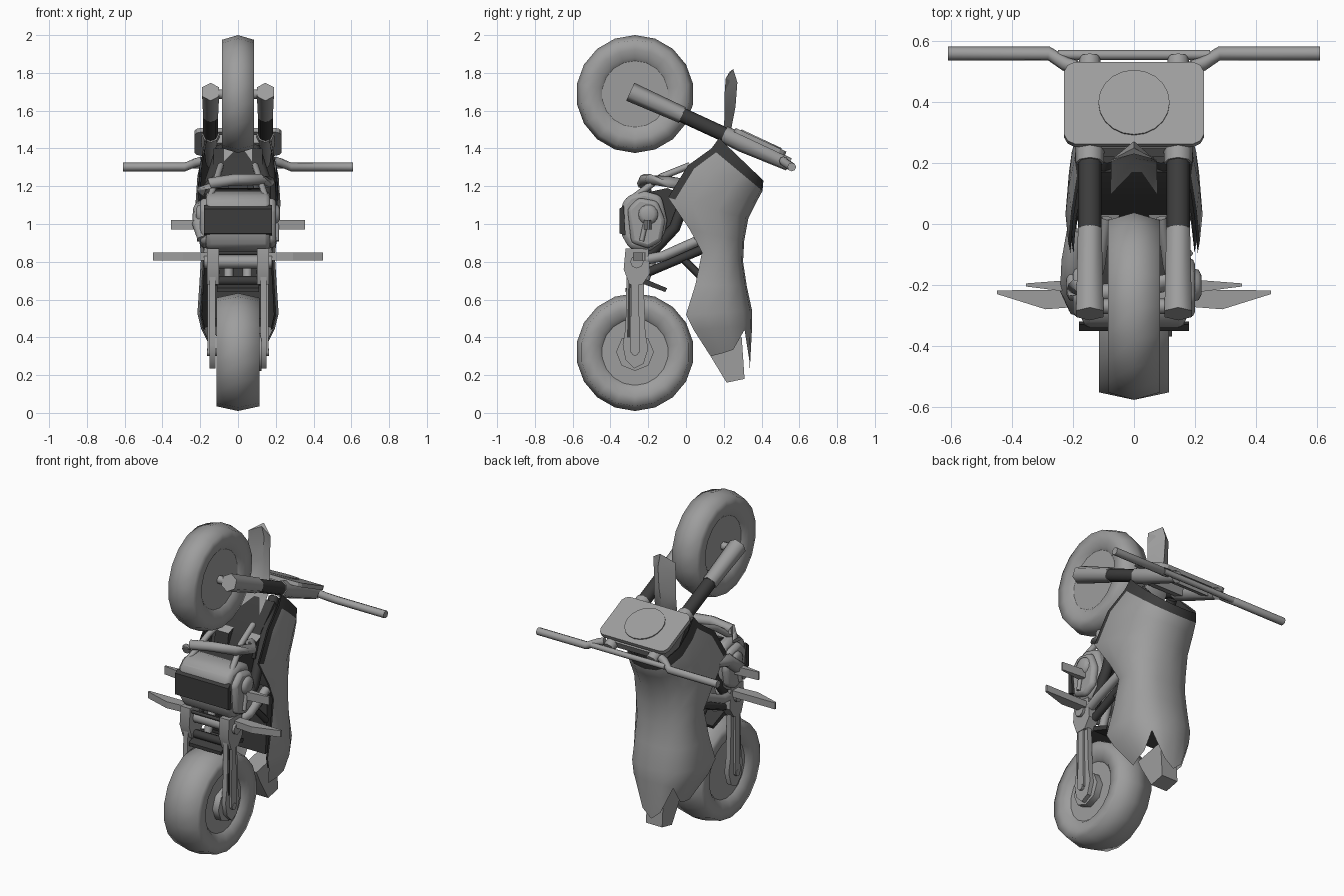
import bpy, bmesh, math
from mathutils import Vector

if "Cube" in bpy.data.objects:
    bpy.data.objects.remove(bpy.data.objects["Cube"])


def material(name, v):
    m = bpy.data.materials.new(name)
    m.diffuse_color = (v, v, v, 1)
    m.use_nodes = True
    m.node_tree.nodes["Principled BSDF"].inputs["Base Color"].default_value = m.diffuse_color
    return m


GREY = material("mid grey", 0.34)
DARK = material("dark grey", 0.045)


def make(name, verts, faces, mat=GREY, smooth=35):
    me = bpy.data.meshes.new(name)
    me.from_pydata(verts, [], faces)
    bm = bmesh.new()
    bm.from_mesh(me)
    bmesh.ops.recalc_face_normals(bm, faces=bm.faces)
    bm.to_mesh(me)
    bm.free()
    ob = bpy.data.objects.new(name, me)
    bpy.context.collection.objects.link(ob)
    me.materials.append(mat)
    if smooth:
        bpy.ops.object.select_all(action='DESELECT')
        ob.select_set(True)
        bpy.context.view_layer.objects.active = ob
        bpy.ops.object.shade_smooth_by_angle(angle=math.radians(smooth))
    return ob


def grid_faces(rows, cols, wrap):
    last = cols if wrap else cols - 1
    return [(i * cols + j, i * cols + (j + 1) % cols,
             (i + 1) * cols + (j + 1) % cols, (i + 1) * cols + j)
            for i in range(rows - 1) for j in range(last)]


def tube(name, pts, radii, n=8, mat=GREY):
    """Capped tube along a path, with one radius or one for each point."""
    pts = [Vector(p) for p in pts]
    if not isinstance(radii, (list, tuple)):
        radii = [radii] * len(pts)
    verts = []
    for i, p in enumerate(pts):
        d = (pts[min(i + 1, len(pts) - 1)] - pts[max(i - 1, 0)]).normalized()
        ref = Vector((1, 0, 0)) if abs(d.x) < 0.8 else Vector((0, 0, 1))
        a = d.cross(ref).normalized()
        b = d.cross(a)
        for j in range(n):
            t = 2 * math.pi * j / n
            verts.append(p + radii[i] * (math.cos(t) * a + math.sin(t) * b))
    k = len(verts)
    faces = grid_faces(len(pts), n, True) + [tuple(range(n)), tuple(range(k - n, k))]
    return make(name, verts, faces, mat, 62)


def slab(name, profile, x0, x1, mat=GREY, smooth=35, bevel=0):
    """Side outline of (y, z) points stretched from x0 to x1."""
    n = len(profile)
    verts = [(x, y, z) for x in (x0, x1) for y, z in profile]
    faces = grid_faces(2, n, True) + [tuple(range(n)), tuple(range(n, 2 * n))]
    ob = make(name, verts, faces, mat, smooth)
    if bevel:
        m = ob.modifiers.new("soft edges", 'BEVEL')
        m.width, m.segments = bevel, 2
    return ob


def mirrored(fn, name, pts, *args):
    for s, side in ((1, "right"), (-1, "left")):
        fn(f"{side}_{name}", [(s * x, y, z) for x, y, z in pts], *args)


# Wheels: peaked tyres bulging around recessed hub discs
def wheel(name, z0, w):
    half = [(w * .70, .172), (w * .92, .195), (w, .235), (w, .287)]
    prof = [(-x, r) for x, r in half] + [(0, .312)] + half[::-1]
    n = 18
    verts = [(x, -.27 + r * math.sin(2 * math.pi * i / n), z0 + r * math.cos(2 * math.pi * i / n))
             for x, r in prof for i in range(n)]
    make(name + "_tyre", verts, grid_faces(len(prof), n, True), GREY, 179)
    tube(name + "_hub", [(-w * .74, -.27, z0), (w * .74, -.27, z0)], .178, 18)


wheel("rear_wheel", .322, .115)
wheel("front_wheel", 1.688, .085)
tube("rear_axle", [(-.165, -.27, .322), (.165, -.27, .322)], .02)
tube("front_axle", [(-.15, -.27, 1.688), (.15, -.27, 1.688)], .025)
tube("rear_sprocket", [(.085, -.27, .322), (.125, -.27, .322)], .10, 8)

# Front fork, in three thicknesses
mirrored(tube, "lower_fork_leg", [(.145, -.295, 1.70), (.145, -.02, 1.577)], [.052, .045], 6)
mirrored(tube, "fork_stanchion", [(.145, -.02, 1.577), (.145, .233, 1.46)], .039, 8, DARK)
mirrored(tube, "upper_fork_leg", [(.145, .20, 1.475), (.145, .30, 1.43), (.145, .545, 1.315)],
         [.046, .05, .035], 8)
slab("fork_clamp", [(.25, 1.475), (.32, 1.445), (.29, 1.40), (.22, 1.43)], -.17, .17)
slab("top_clamp", [(.46, 1.375), (.52, 1.35), (.50, 1.31), (.44, 1.34)], -.17, .17)

# Handlebar with bent ends and a cross brace
mirrored(tube, "handlebar", [(.19, .515, 1.335), (.225, .525, 1.325), (.28, .56, 1.302),
                             (.61, .56, 1.302)], .023)
tube("handlebar_brace", [(-.25, .555, 1.31), (.25, .555, 1.31)], .017)

# Rounded front plate with a round lamp
A = Vector((0, .258, 1.498))
B = Vector((0, .527, 1.372))
along = (B - A).normalized()
up = Vector((0, -along.z, along.y))
c, L, c1, c2 = (A + B) / 2, (B - A).length / 2, .035, .012
corner = [(c1, 0), (c2, c2), (0, c1)]
outline = ([(.23 - a, L - b) for a, b in corner] + [(.23 - a, -L + b) for a, b in corner[::-1]]
           + [(-.23 + a, -L + b) for a, b in corner] + [(-.23 + a, L - b) for a, b in corner[::-1]])
verts = [c + Vector((u, 0, 0)) + v * along + h * up for h in (-.012, .012) for u, v in outline]
make("front_plate", verts, grid_faces(2, 12, True) + [tuple(range(12)), tuple(range(12, 24))], GREY, 0)
tube("front_lamp", [c + up * .005, c + up * .018], .117, 20)

# Front mudguard with a ridge down the middle
mud = []
for ye, yr, z in ((.21, .25, 1.82), (.205, .272, 1.75), (.205, .262, 1.62), (.19, .235, 1.48), (.10, .17, 1.38)):
    mud += [(-.075, ye, z - .05), (0, yr, z), (.075, ye, z - .05), (0, yr - .02, z - .015)]
make("front_mudguard", mud, grid_faces(5, 4, True) + [(0, 1, 2, 3), (16, 17, 18, 19)], GREY, 40)

# Body shell, open toward the engine: front y, front z, back y, back z, half width
rows = [(.175, 1.455, .41, 1.23, .185), (.135, 1.40, .405, 1.175, .195), (.01, 1.31, .375, 1.12, .215),
        (-.095, 1.14, .33, 1.03, .225), (.02, .97, .308, .91, .21), (.085, .85, .302, .80, .195),
        (.05, .68, .322, .67, .205), (0, .52, .35, .54, .215), (.04, .44, .35, .46, .195)]
half = [(.93, 0), (.96, .09), (1, .3), (.95, .62), (.72, .86), (.38, .97)]
section = [(-u, t) for u, t in half] + [(0, 1)] + half[::-1]
shell = [(w * u, yf + (yb - yf) * t, zf + (zb - zf) * t)
         for yf, zf, yb, zb, w in rows for u, t in section]
# Lower edge with two side lobes and a central tail point
lobe = [(.115, .13, .30), (.12, .15, .305), (.13, .19, .315), (.135, .25, .335), (.13, .31, .44), (.06, .335, .28)]
shell += [(-x, y, z) for x, y, z in lobe] + [(0, .338, .23)] + lobe[::-1]
body = make("body_shell", shell, grid_faces(len(rows) + 1, 13, False), GREY, 60)
body.data.materials.append(DARK)
# Dark trim along the top rim and the upper front edges
for i, f in enumerate(body.data.polygons):
    r, col = divmod(i, 12)
    if r == 0 or (r < 3 and col in (0, 11)):
        f.material_index = 1
# Dark inner lining just inside the shell
lining = [(x * .95, y + (-.012 if y > .2 else 0), z) for x, y, z in shell[:13 * 9]]
make("shell_lining", lining, grid_faces(len(rows), 13, False), DARK, 60)

# Tail lamp block and inner parts
slab("tail_block", [(.10, .36), (.13, .30), (.215, .16), (.31, .18), (.295, .40)], -.055, .055)
slab("seat_base", [(.10, .84), (.22, .84), (.22, .56), (.08, .50)], -.13, .13, DARK)
slab("tank_core", [(.17, 1.40), (.30, 1.22), (.24, 1.02), (.03, 1.02), (-.03, 1.14), (.04, 1.27)],
     -.13, .13, DARK)
for s, side in ((1, "right"), (-1, "left")):
    box = slab(side + "_side_box", [(-.035, 1.13), (-.02, 1.23), (.08, 1.27), (.08, 1.13)], s * .05, s * .14, DARK, 0)
    box.data.materials.append(GREY)
    for f in box.data.polygons:
        f.material_index = int(f.normal.z > .5)

# Frame
mirrored(tube, "frame_spar", [(.09, .22, 1.40), (.15, .03, 1.22), (.15, -.06, .98), (.11, -.24, .79)], .03, 6, DARK)
mirrored(tube, "seat_strut", [(.12, -.20, .745), (.13, .12, .88)], .024, 6, DARK)
mirrored(tube, "rear_strut", [(.12, -.02, .82), (.12, .10, .70)], .02, 6, DARK)
mirrored(tube, "front_frame_tube", [(.09, .02, 1.31), (.11, -.13, 1.25), (.15, -.29, 1.13)], .018, 6)
mirrored(tube, "shock_absorber", [(.05, -.22, .70), (.05, -.14, .92)], .025, 8)
tube("cross_rod", [(-.15, -.30, .845), (.15, -.30, .845)], .01, 6, DARK)

# Engine block, side covers and sump shield
slab("crankcase", [(-.34, 1.11), (-.30, 1.155), (-.22, 1.175), (-.13, 1.15), (-.10, 1.02),
                   (-.12, .90), (-.20, .85), (-.30, .87), (-.34, .94)], -.17, .17, GREY, 40, .025)
slab("cylinder_block", [(-.24, 1.16), (-.10, 1.19), (-.02, 1.16), (-.02, 1.0), (-.14, .96)], -.12, .12, DARK)
for s, side in ((1, "right"), (-1, "left")):
    slab(side + "_engine_cover", [(-.31, 1.08), (-.25, 1.14), (-.15, 1.12), (-.11, 1.02), (-.13, .91),
                                  (-.20, .87), (-.29, .90)], s * .15, s * .20, GREY, 40, .02)
mirrored(tube, "round_cover", [(.19, -.20, 1.05), (.212, -.20, 1.05), (.222, -.20, 1.05)], [.055, .05, .03], 14)
mirrored(tube, "shift_shaft", [(.205, -.215, 1.0), (.205, -.235, .91)], .013, 6)
slab("sump_shield", [(-.352, .95), (-.352, 1.08), (-.33, 1.10), (-.32, .94)], -.18, .18, DARK)

# Exhaust pipes sweeping over the engine and along the side
tube("exhaust_header", [(-.20, -.21, 1.17), (-.15, -.23, 1.215), (-.02, -.22, 1.235),
                        (.12, -.19, 1.235), (.165, -.10, 1.225), (.10, -.02, 1.21)], .03)
tube("side_exhaust", [(-.19, -.02, 1.10), (-.20, -.12, 1.08), (-.205, -.22, 1.0), (-.19, -.28, .92)],
     [.03, .038, .038, .025])
mirrored(tube, "lower_pipe", [(.13, -.27, .80), (.16, -.12, .83), (.15, .06, .91)], .027)

# Swingarm: tapered legs, raised ribs and a pivot crossbar
for s, side in ((1, "right"), (-1, "left")):
    slab(side + "_swingarm", [(-.315, .72), (-.225, .72), (-.215, .42), (-.20, .34), (-.225, .26),
                              (-.275, .235), (-.32, .28), (-.335, .36), (-.32, .45)], s * .12, s * .15)
    slab(side + "_swingarm_rib", [(-.29, .70), (-.25, .70), (-.245, .32), (-.295, .32)],
         s * .148, s * .162)
    slab(side + "_rib_groove", [(-.305, .69), (-.292, .69), (-.297, .40), (-.312, .40)],
         s * .149, s * .152, DARK)
    slab(side + "_pivot_plate", [(-.32, .87), (-.20, .87), (-.19, .74), (-.23, .68), (-.30, .68), (-.33, .76)],
         s * .10, s * .165)
tube("swingarm_pivot", [(-.18, -.26, .80), (.18, -.26, .80)], .035)
tube("swingarm_bridge", [(-.13, -.27, .70), (.13, -.27, .70)], .025, 8, DARK)
slab("rear_hugger", [(-.32, .66), (-.22, .71), (-.10, .66), (-.11, .64), (-.22, .68), (-.32, .64)], -.11, .11, DARK)


# Foot pegs and control levers: flat tapered wedges
def wedge(name, pts, h):
    n = len(pts)
    v = [(x, y, z + d) for d in (-h, h) for x, y, z in pts]
    make(name, v, grid_faces(2, n, True) + [tuple(range(n)), tuple(range(n, 2 * n))], GREY, 0)


mirrored(wedge, "foot_peg", [(.16, -.215, .828), (.45, -.218, .828), (.45, -.23, .828),
                             (.29, -.28, .828), (.16, -.27, .828)], .02)
mirrored(wedge, "control_lever", [(.16, -.18, .995), (.355, -.195, .995), (.355, -.205, .995),
                                  (.16, -.23, .995)], .025)
